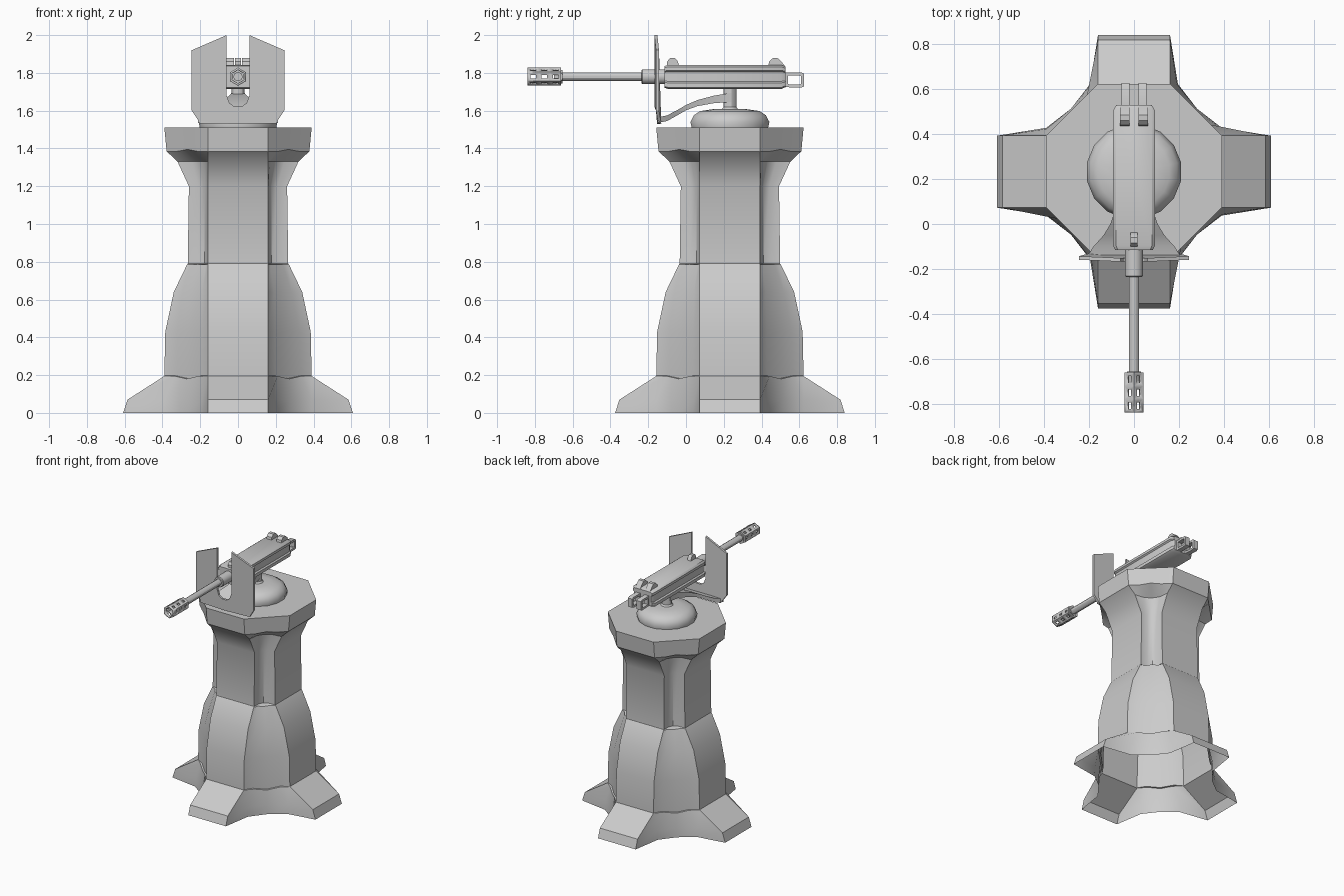
import bpy, bmesh
from math import cos, sin, pi, radians

if "Cube" in bpy.data.objects:
    bpy.data.objects.remove(bpy.data.objects["Cube"])

CY = 0.2325      # tower axis in y
GZ = 1.78        # barrel axis height


def finish(bm, name, angle=30):
    bmesh.ops.recalc_face_normals(bm, faces=bm.faces[:])
    me = bpy.data.meshes.new(name)
    bm.to_mesh(me)
    bm.free()
    ob = bpy.data.objects.new(name, me)
    bpy.context.collection.objects.link(ob)
    bpy.ops.object.select_all(action='DESELECT')
    ob.select_set(True)
    bpy.context.view_layer.objects.active = ob
    bpy.ops.object.shade_smooth_by_angle(angle=radians(angle))
    return ob


def loft(name, rings, start=True, end=True, angle=30):
    bm = bmesh.new()
    vs = [[bm.verts.new(p) for p in r] for r in rings]
    n = len(rings[0])
    for a, b in zip(vs, vs[1:]):
        for i in range(n):
            j = (i + 1) % n
            bm.faces.new((a[i], a[j], b[j], b[i]))
    if start:
        bm.faces.new(vs[0][::-1])
    if end:
        bm.faces.new(vs[-1])
    return finish(bm, name, angle)


def lathe(name, profile, y=0, n=16, axis='Z', **kw):
    """Profile of (radius, position along axis)."""
    def pt(r, h, k):
        a = 2 * pi * (k + 0.5) / n
        if axis == 'Z':
            return (r * cos(a), y + r * sin(a), h)
        return (r * cos(a), h, GZ + r * sin(a))
    return loft(name, [[pt(r, h, k) for k in range(n)] for r, h in profile], **kw)


def tower_ring(z, r, p, q, m, zm=None):
    """Four flat strips at distance r joined by diagonal panels."""
    zm = z if zm is None else zm
    quad = [(r, 0.16, z), (p, q, z), (m, m, zm), (q, p, z), (0.16, r, z)]
    out = []
    for k in range(4):
        for x, y, h in quad:
            out.append((x, y + CY, h))
        quad = [(-y, x, h) for x, y, h in quad]
    return out


# Tower: hollow flared skirt, bulged body, notched waist, capped head
loft("tower", [tower_ring(*t) for t in (
    (0.0, 0.608, 0.39, 0.195, 0.280),
    (0.07, 0.585, 0.39, 0.19, 0.280),
    (0.195, 0.39, 0.335, 0.21, 0.272, 0.18),
    (0.197, 0.39, 0.332, 0.195, 0.264, 0.182),
    (0.43, 0.385, 0.325, 0.195, 0.262),
    (0.64, 0.34, 0.285, 0.19, 0.244),
    (0.785, 0.270, 0.238, 0.172, 0.212),
    (0.79, 0.266, 0.21, 0.162, 0.178),
    (1.20, 0.260, 0.210, 0.162, 0.178),
    (1.33, 0.32, 0.245, 0.170, 0.20),
    (1.385, 0.378, 0.32, 0.215, 0.268, 1.395),
    (1.51, 0.39, 0.333, 0.217, 0.275))], start=False, angle=35)

# Turntable dome and pivot post
lathe("turntable_dome", [(0.205, 1.505), (0.213, 1.54), (0.195, 1.575),
                         (0.16, 1.598), (0.09, 1.608)], CY, 16, angle=40)
lathe("pivot_post", [(0.05, 1.60), (0.035, 1.62), (0.035, 1.73)], CY, 12)

# Curved arm carrying the shield
loft("shield_arm", [[(sx * w, y, z + sz * t) for sx, sz in ((-1, -1), (1, -1), (1, 1), (-1, 1))]
                    for y, z, w, t in (
    (0.24, 1.67, 0.035, 0.024), (0.15, 1.66, 0.045, 0.02), (0.06, 1.64, 0.085, 0.016),
    (0.0, 1.616, 0.105, 0.014), (-0.05, 1.587, 0.135, 0.014), (-0.10, 1.56, 0.18, 0.015),
    (-0.15, 1.55, 0.212, 0.014))], angle=40)

# Notched, slightly bowed shield
half = [(0.0, 1.53), (0.20, 1.533), (0.245, 1.60), (0.245, 1.92), (0.06, 2.0),
        (0.06, 1.68), (0.045, 1.64), (0.02, 1.622)]
outline = half + [(-x, z) for x, z in half[:0:-1]]


def shield_y(x, z):
    return -0.168 + 0.15 * x * x + (0.015 if z < 1.55 else 0)


loft("shield", [[(x, shield_y(x, z) + d, z) for x, z in outline] for d in (0, 0.016)])

# Receiver: grooved cross-section with narrowed ends
section = [(0.075, 1.715), (0.093, 1.723), (0.093, 1.747), (0.083, 1.755),
           (0.083, 1.805), (0.093, 1.813), (0.093, 1.832), (0.08, 1.842)]
section += [(-x, z) for x, z in section[::-1]]
loft("receiver", [[(x * s, y, GZ + (z - GZ) * s) for x, z in section]
                  for y, s in ((-0.115, 0.9), (-0.095, 1), (0.505, 1), (0.528, 0.85))], angle=35)

# Barrel with sleeve
lathe("barrel_sleeve", [(0.036, -0.235), (0.04, -0.23), (0.04, -0.10)], n=16, axis='Y')
lathe("barrel", [(0.024, -0.70), (0.024, -0.22)], n=12, axis='Y')
lathe("barrel_nut", [(0.036, -0.675), (0.036, -0.655)], n=6, axis='Y')

# Perforated hexagonal muzzle
bm = bmesh.new()
stops = [-0.838, -0.779, -0.72, -0.661]
rows = [[bm.verts.new((0.048 * sin(k * pi / 3), y, GZ + 0.048 * cos(k * pi / 3)))
         for k in range(6)] for y in stops]
panels = [bm.faces.new((a[k], a[(k + 1) % 6], b[(k + 1) % 6], b[k]))
          for a, b in zip(rows, rows[1:]) for k in range(6)]
bm.faces.new(rows[-1])
bmesh.ops.recalc_face_normals(bm, faces=bm.faces[:])
bmesh.ops.inset_individual(bm, faces=panels, thickness=0.015, use_even_offset=True)
bmesh.ops.delete(bm, geom=panels, context='FACES')
muzzle = finish(bm, "muzzle")
solid = muzzle.modifiers.new("wall", 'SOLIDIFY')
solid.thickness = 0.012
solid.offset = -1


def side_profile(name, x0, x1, pts):
    return loft(name, [[(x, y, z) for y, z in pts] for x in (x0, x1)], angle=35)


# Front sight
side_profile("front_sight", -0.015, 0.015,
             [(-0.10, 1.835), (-0.035, 1.835), (-0.045, 1.865), (-0.06, 1.878), (-0.085, 1.878), (-0.1, 1.86)])

for s in (-1, 1):
    # Rear cover knobs
    side_profile("rear_knob", s * 0.042 - 0.021, s * 0.042 + 0.021,
                 [(0.435, 1.835), (0.525, 1.835), (0.505, 1.86), (0.485, 1.878), (0.46, 1.878), (0.44, 1.86)])
    # Rear looped grips
    bm = bmesh.new()
    outer = [(0.51, 1.725), (0.61, 1.722), (0.626, 1.728), (0.626, 1.794), (0.612, 1.802), (0.51, 1.802)]
    inner = [(0.54, 1.74), (0.604, 1.738), (0.608, 1.742), (0.608, 1.782), (0.604, 1.786), (0.54, 1.786)]
    xs = (s * 0.037 - 0.018, s * 0.037 + 0.018)
    loops = [[bm.verts.new((x, y, z)) for y, z in pts]
             for x, pts in ((xs[0], outer), (xs[1], outer), (xs[1], inner), (xs[0], inner))]
    for a, b in zip(loops, loops[1:] + loops[:1]):
        for i in range(6):
            bm.faces.new((a[i], a[(i + 1) % 6], b[(i + 1) % 6], b[i]))
    finish(bm, "rear_grip")
